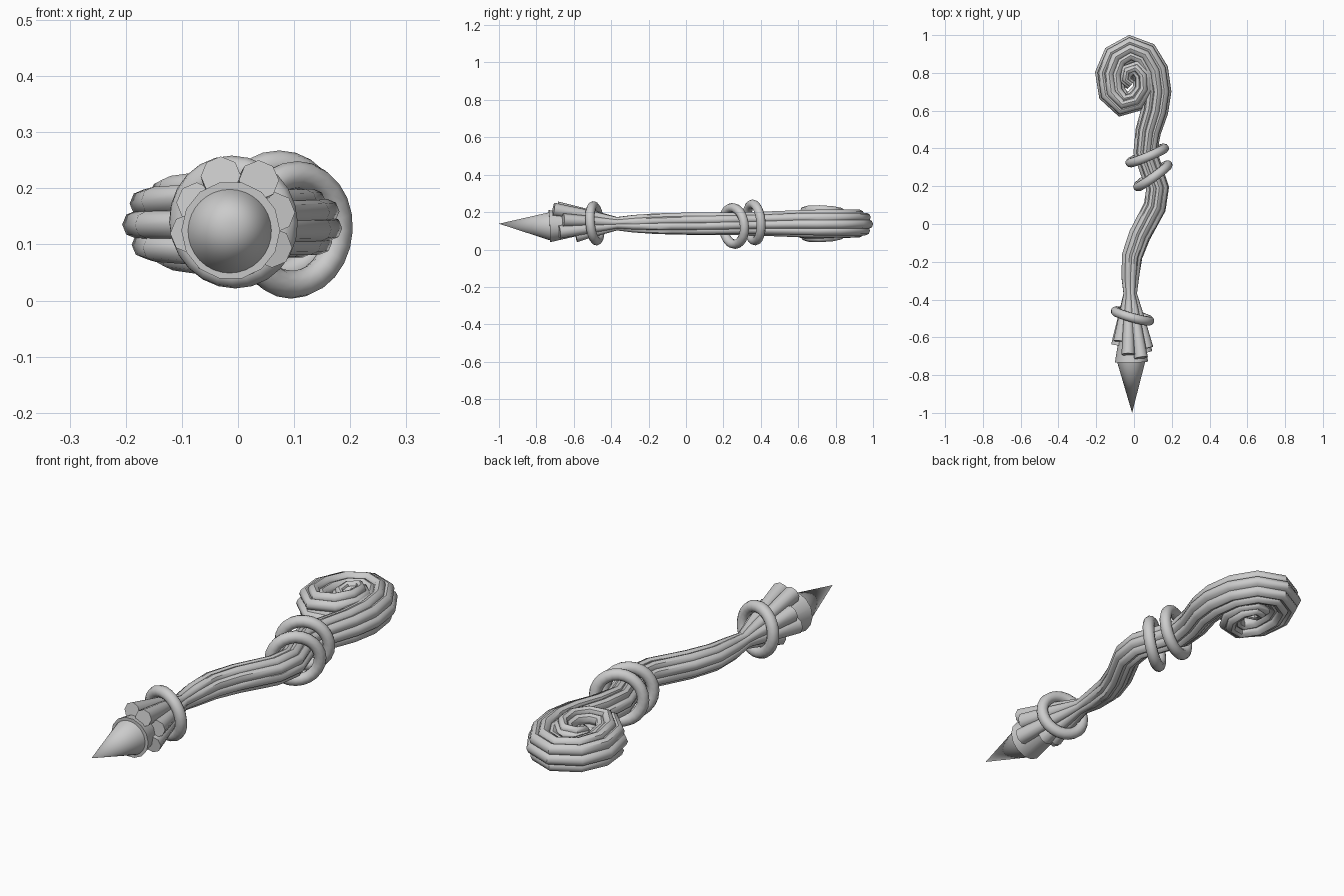
import bpy, bmesh, math
from mathutils import Vector, Matrix

if "Cube" in bpy.data.objects:
    bpy.data.objects.remove(bpy.data.objects["Cube"])

Z0 = 0.138


def sweep(name, pts, radii, sides=8):
    """Tube through points, with one radius per point."""
    bm = bmesh.new()
    rings = []
    for i, p in enumerate(pts):
        t = (pts[min(i + 1, len(pts) - 1)] - pts[max(i - 1, 0)]).normalized()
        u = t.cross(Vector((0, 0, 1))).normalized()
        w = u.cross(t)
        rings.append([bm.verts.new(p + radii[i] * (math.cos(a) * u + math.sin(a) * w))
                      for a in (2 * math.pi * k / sides for k in range(sides))])
    for r0, r1 in zip(rings, rings[1:]):
        for k in range(sides):
            bm.faces.new((r0[k], r0[(k + 1) % sides], r1[(k + 1) % sides], r1[k]))
    bm.faces.new(rings[0][::-1])
    bm.faces.new(rings[-1])
    bmesh.ops.recalc_face_normals(bm, faces=bm.faces)
    me = bpy.data.meshes.new(name)
    bm.to_mesh(me)
    bm.free()
    ob = bpy.data.objects.new(name, me)
    bpy.context.collection.objects.link(ob)
    return smooth(ob, 45)


def smooth(ob, angle):
    bpy.ops.object.select_all(action='DESELECT')
    ob.select_set(True)
    bpy.context.view_layer.objects.active = ob
    bpy.ops.object.shade_smooth_by_angle(angle=math.radians(angle))
    return ob


# Centre line of the staff: x, y, bundle radius, strand radius
path = [(-0.01, -0.70, .088, .036), (-0.015, -0.52, .052, .027), (-0.02, -0.37, .020, .017),
        (-0.02, -0.28, .030, .019), (-0.01, -0.17, .036, .021), (0.03, -0.06, .038, .022),
        (0.11, 0.09, .040, .022), (0.125, 0.19, .040, .022), (0.09, 0.29, .040, .022),
        (0.06, 0.38, .042, .022), (0.075, 0.49, .045, .023), (0.11, 0.60, .048, .024),
        (0.123, 0.70, .050, .025), (0.108, 0.81, .050, .025), (0.058, 0.895, .050, .025),
        (-0.02, 0.926, .050, .025), (-0.095, 0.883, .050, .025), (-0.13, 0.795, .052, .025),
        (-0.117, 0.695, .054, .025), (-0.06, 0.635, .057, .024), (0.01, 0.655, .057, .023),
        (0.048, 0.715, .055, .022), (0.045, 0.785, .052, .021), (0.01, 0.825, .047, .020),
        (-0.035, 0.81, .042, .019), (-0.045, 0.765, .036, .017), (-0.015, 0.74, .03, .015)]
centres = [Vector((x, y, Z0)) for x, y, _, _ in path]

# Bundle of strands running from the flared foot to the spiral head
N = 8
ends = [-0.66, -0.71, -0.69, -0.62, -0.64, -0.58, -0.59, -0.68]
for s in range(N):
    pts = []
    for i, (x, y, R, r) in enumerate(path):
        t = (centres[min(i + 1, len(path) - 1)] - centres[max(i - 1, 0)]).normalized()
        n = t.cross(Vector((0, 0, 1)))
        a = 2 * math.pi * (s + 0.3) / N + 0.5 * min(i, 11) / 11
        zs = 1.0 + 0.4 * max(0, min(1, (i - 17) / 4))
        inner = 1.0 - 0.4 * max(0, min(1, (i - 17) / 4))
        pts.append(centres[i] + R * (inner * math.cos(a) * n + Vector((0, 0, zs * math.sin(a)))))
    f = (ends[s] + 0.52) / (-0.18)
    pts[0] = pts[1].lerp(pts[0], f)
    sweep(f"strand_{s + 1}", pts, [r for *_, r in path])

# Core filling the bundle
sweep("core", centres[2:], [max(R, .02) for _, _, R, _ in path][2:])

# Cup holding the spike
sweep("foot_cup", [Vector(p) for p in ((-0.02, -0.36, .14), (-0.018, -0.5, .135),
                                       (-0.013, -0.73, .125))], [.025, .045, .088], 14)


# Spike at the foot
bpy.ops.mesh.primitive_cone_add(vertices=32, radius1=0.077, radius2=0, depth=0.28)
spike = bpy.context.object
spike.name = "spike"
tip, base = Vector((-0.01, -1.0, .138)), Vector((-0.015, -0.72, .125))
spike.location = (tip + base) / 2
spike.rotation_euler = (tip - base).to_track_quat('Z', 'Y').to_euler()
smooth(spike, 40)

# Loose rings around the staff: centre, axis
for k, (c, ax) in enumerate([((-0.008, -0.487, .14), (.28, 1, .1)),
                             ((0.07, 0.363, .145), (-.42, 1, .08)),
                             ((0.1, 0.255, .126), (-.72, 1, .1))]):
    bpy.ops.mesh.primitive_torus_add(major_radius=0.094 if k == 0 else 0.098,
                                     minor_radius=0.025, major_segments=24,
                                     minor_segments=10, location=c)
    ring = bpy.context.object
    ring.name = f"ring_{k + 1}"
    ring.rotation_euler = Vector(ax).to_track_quat('Z', 'Y').to_euler()
    smooth(ring, 50)
